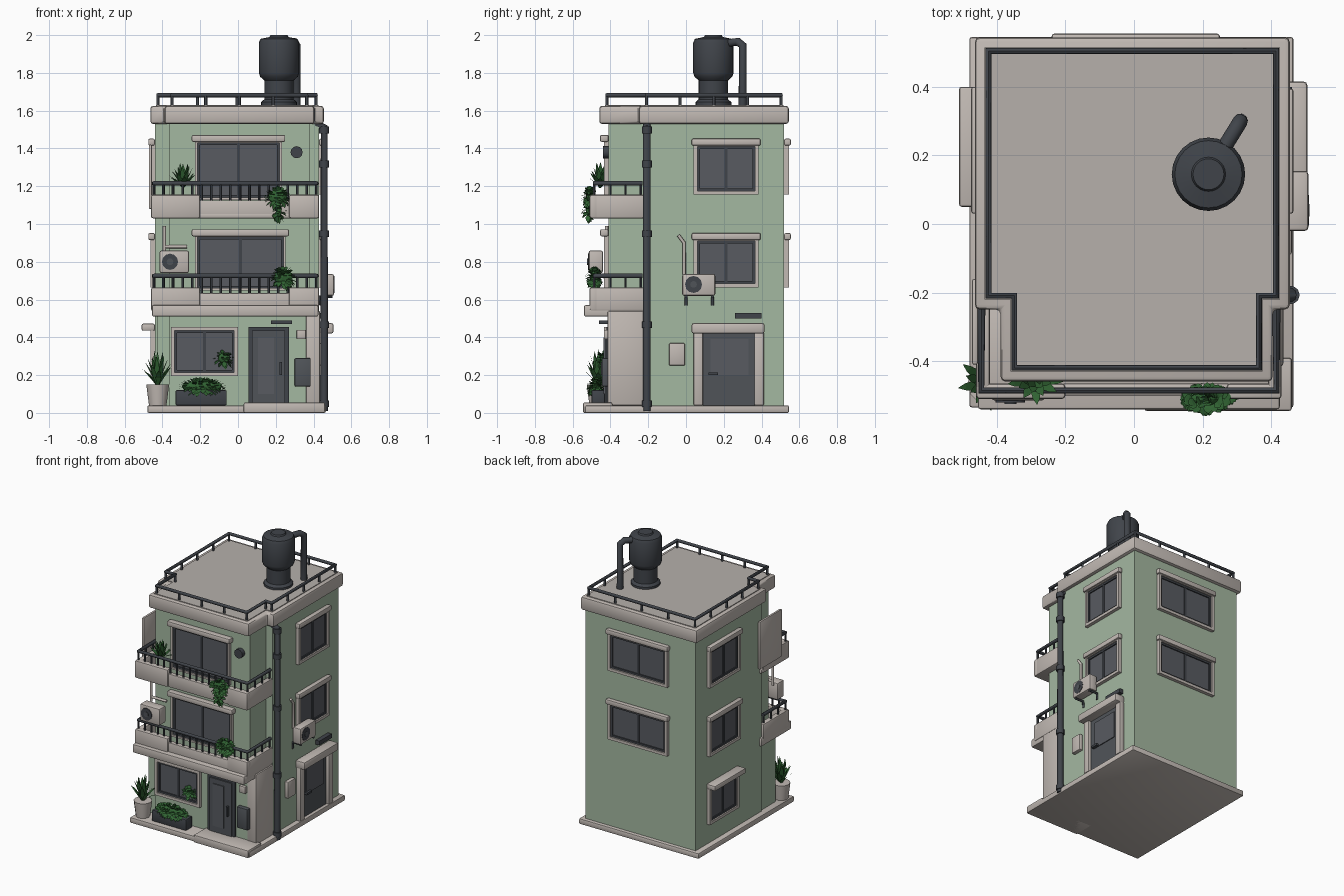
import bpy, bmesh, math, random
from mathutils import Vector

if "Cube" in bpy.data.objects:
    bpy.data.objects.remove(bpy.data.objects["Cube"])
random.seed(4)

def mat(name, r, g, b):
    m = bpy.data.materials.new(name)
    m.diffuse_color = [((c / 255 + 0.055) / 1.055) ** 2.4 for c in (r, g, b)] + [1]
    m.use_nodes = True
    m.node_tree.nodes["Principled BSDF"].inputs["Base Color"].default_value = m.diffuse_color
    return m
CREAM = mat("cream_plaster", 194, 186, 180)
GREEN = mat("sage_wall", 164, 184, 161)
ROOF = mat("roof_grey", 182, 176, 171)
GLASS = mat("window_glass", 88, 91, 97)
DARK = mat("dark_metal", 64, 68, 74)
DOOR = mat("door_grey", 80, 84, 89)
LEAF = mat("leaf_green", 48, 98, 50)

def finish(name, bm, m, smooth=False):
    me = bpy.data.meshes.new(name)
    bm.to_mesh(me); bm.free()
    me.materials.append(m)
    ob = bpy.data.objects.new(name, me)
    bpy.context.collection.objects.link(ob)
    if smooth:
        me.shade_smooth()
        me.set_sharp_from_angle(angle=math.radians(40))
    return ob

def prism(name, pts, z0, z1, m, bevel=0):
    bm = bmesh.new()
    f = bm.faces.new([bm.verts.new((x, y, z0)) for x, y in pts])
    r = bmesh.ops.extrude_face_region(bm, geom=[f])
    bmesh.ops.translate(bm, vec=(0, 0, z1 - z0), verts=[v for v in r["geom"] if isinstance(v, bmesh.types.BMVert)])
    bmesh.ops.recalc_face_normals(bm, faces=bm.faces)
    if bevel:
        bmesh.ops.bevel(bm, geom=bm.edges[:], offset=bevel, segments=2, profile=0.5, affect='EDGES')
    return finish(name, bm, m, bevel > 0)

def box(name, x0, x1, y0, y1, z0, z1, m, bevel=0):
    return prism(name, [(x0, y0), (x1, y0), (x1, y1), (x0, y1)], z0, z1, m, bevel)

WALL = {'F': lambda u, d: (u, -0.41 - d), 'B': lambda u, d: (u, 0.52 + d),
        'R': lambda u, d: (0.43 + d, u), 'L': lambda u, d: (-0.44 - d, u)}
def wbox(name, side, u0, u1, d0, d1, z0, z1, m, bevel=0):
    # box placed on a wall: u along the wall, d outward
    a, b = WALL[side](u0, d0), WALL[side](u1, d1)
    xs, ys = sorted((a[0], b[0])), sorted((a[1], b[1]))
    return box(name, *xs, *ys, z0, z1, m, bevel)

def tube(name, paths, r, m, closed=False, res=2):
    cu = bpy.data.curves.new(name, 'CURVE')
    cu.dimensions = '3D'; cu.bevel_depth = r; cu.bevel_resolution = res; cu.use_fill_caps = True
    for p in paths:
        s = cu.splines.new('POLY')
        s.points.add(len(p) - 1)
        for q, c in zip(s.points, p):
            q.co = (*c, 1)
        s.use_cyclic_u = closed
    tmp = bpy.data.objects.new(name + "_curve", cu)
    bpy.context.collection.objects.link(tmp)
    me = bpy.data.meshes.new_from_object(tmp.evaluated_get(bpy.context.evaluated_depsgraph_get()))
    bpy.data.objects.remove(tmp)
    me.materials.clear(); me.materials.append(m)
    me.shade_smooth(); me.set_sharp_from_angle(angle=math.radians(50))
    ob = bpy.data.objects.new(name, me)
    bpy.context.collection.objects.link(ob)

def lathe(name, prof, cx, cy, m, n=24):
    bm = bmesh.new()
    rings = [[bm.verts.new((cx + r * math.cos(2 * math.pi * i / n), cy + r * math.sin(2 * math.pi * i / n), z))
              for i in range(n)] for r, z in prof]
    for a, b in zip(rings, rings[1:]):
        for i in range(n):
            bm.faces.new((a[i], a[(i + 1) % n], b[(i + 1) % n], b[i]))
    bm.faces.new(rings[0][::-1]); bm.faces.new(rings[-1])
    finish(name, bm, m, True)

def outline(o, front=-0.41):
    # T-shaped plan of the building, grown by o
    return [(-0.365 - o, front - o), (0.38 + o, front - o), (0.38 + o, -0.225 - o), (0.43 + o, -0.225 - o),
            (0.43 + o, 0.52 + o), (-0.44 - o, 0.52 + o), (-0.44 - o, -0.225 - o), (-0.365 - o, -0.225 - o)]

# Building shell, base and roof
prism("walls", outline(0), 0.03, 1.56, GREEN)
box("base_slab", -0.48, 0.465, -0.535, 0.545, 0, 0.04, CREAM, 0.008)
box("entrance_step", 0.03, 0.46, -0.545, -0.39, 0, 0.055, CREAM, 0.008)
prism("roof_parapet", outline(0.024, -0.435), 1.53, 1.625, CREAM, 0.014)
prism("roof_floor", outline(-0.005, -0.435), 1.615, 1.63, ROOF)
box("ground_pillar_right", 0.36, 0.435, -0.415, -0.22, 0.04, 0.54, CREAM, 0.008)
box("ground_pillar_left", -0.43, -0.36, -0.395, -0.22, 0.04, 0.54, GREEN)

# Roof railing
rail = outline(-0.016, -0.435)
tube("roof_rail", [[(x, y, 1.682) for x, y in rail]], 0.012, DARK, True)
posts = []
for (ax, ay), (bx, by) in zip(rail, rail[1:] + rail[:1]):
    n = max(1, round(math.hypot(bx - ax, by - ay) / 0.19))
    for i in range(n):
        x, y = ax + (bx - ax) * i / n, ay + (by - ay) * i / n
        posts.append([(x, y, 1.62), (x, y, 1.682)])
tube("roof_rail_posts", posts, 0.008, DARK)

# Windows with frames, sills and hoods
def window(side, u0, u1, z0, z1, hood=0.04, cream=0.02):
    n = "window_" + side + "_"
    wbox(n + "glass", side, u0, u1, -0.003, 0.006, z0, z1, GLASS)
    for nm, w, d, m in (("frame", 0.013, 0.014, DARK), ("surround", -cream, 0.024, CREAM)):
        a, b = sorted((0, w))
        wbox(n + nm, side, u0 + a, u0 + b, 0, d, z0, z1, m)
        wbox(n + nm, side, u1 - b, u1 - a, 0, d, z0, z1, m)
        wbox(n + nm, side, u0 + min(w, 0), u1 - min(w, 0), 0, d, z0 + a, z0 + b, m)
        wbox(n + nm, side, u0 + min(w, 0), u1 - min(w, 0), 0, d, z1 - b, z1 - a, m)
    c = (u0 + u1) / 2
    wbox(n + "mullion", side, c - 0.008, c + 0.008, 0, 0.012, z0, z1, DARK)
    if hood:
        wbox(n + "hood", side, u0 - 0.03, u1 + 0.03, 0, hood, z1 + 0.005, z1 + 0.042, CREAM, 0.008)
window('F', -0.335, -0.02, 0.215, 0.435, 0)
window('F', -0.215, 0.24, 0.66, 0.93, 0.045, 0.012)
window('F', -0.215, 0.22, 1.14, 1.43, 0.045, 0.012)
for z0, z1 in ((0.685, 0.91), (1.175, 1.41)):
    window('R', 0.06, 0.365, z0, z1, 0.035)
    window('B', -0.21, 0.22, z0, z1, 0.035)
    window('L', 0.06, 0.37, z0, z1, 0.035)
window('L', 0.08, 0.37, 0.2, 0.43, 0.07)

# Front door
wbox("front_door_frame", 'F', 0.055, 0.27, 0, 0.012, 0.05, 0.455, DARK)
wbox("front_door", 'F', 0.075, 0.25, 0, 0.02, 0.055, 0.435, DOOR)
wbox("front_door_panel", 'F', 0.105, 0.19, 0, 0.027, 0.1, 0.4, GLASS)
wbox("front_door_handle", 'F', 0.22, 0.232, 0, 0.04, 0.2, 0.27, DARK)
wbox("front_door_vent", 'F', 0.175, 0.285, 0, 0.05, 0.47, 0.49, DARK)
# Side door
wbox("side_door", 'R', 0.09, 0.365, 0, 0.012, 0.04, 0.42, DOOR)
for u in (0.04, 0.362):
    wbox("side_door_jamb", 'R', u, u + 0.05, 0, 0.035, 0.04, 0.43, CREAM, 0.006)
wbox("side_door_canopy", 'R', 0.03, 0.415, 0, 0.075, 0.42, 0.475, CREAM, 0.01)
wbox("side_door_glass", 'R', 0.13, 0.33, 0, 0.018, 0.2, 0.39, GLASS)
wbox("side_door_handle", 'R', 0.12, 0.17, 0, 0.035, 0.2, 0.215, DARK)
wbox("side_vent", 'R', 0.26, 0.4, 0, 0.03, 0.5, 0.53, DARK)
wbox("side_meter", 'R', -0.09, -0.005, 0, 0.03, 0.25, 0.37, CREAM, 0.008)
# Front wall fittings
wbox("mail_box", 'F', 0.3, 0.385, 0, 0.035, 0.14, 0.29, DOOR, 0.005)
wbox("intercom", 'F', 0.31, 0.36, 0, 0.025, 0.39, 0.44, CREAM, 0.005)
tube("wall_lamp", [[(0.31, -0.39, 1.38), (0.31, -0.44, 1.38)]], 0.032, DARK, res=4)
box("side_screen", -0.472, -0.455, -0.41, -0.16, 1.08, 1.42, CREAM, 0.006)

# Balconies
def balcony(z, lip):
    h = z + 0.125
    box("balcony_floor", -0.455, 0.425, -lip, -0.2, z - 0.03 if lip > 0.52 else z, z + 0.03, CREAM, 0.008)
    box("balcony_front_left", -0.46, -0.2, -0.51, -0.465, z, h, CREAM, 0.01)
    box("balcony_front_right", 0.27, 0.43, -0.51, -0.465, z, h, CREAM, 0.01)
    box("balcony_front_middle", -0.21, 0.28, -0.5, -0.465, z, h - 0.03, CREAM, 0.006)
    for x in (-0.46, 0.39):
        box("balcony_side", x, x + 0.04, -0.5, -0.22, z, h, CREAM, 0.01)
    t = z + 0.185
    tube("balcony_rail", [[(-0.445, -0.23, t), (-0.445, -0.485, t), (0.415, -0.485, t), (0.415, -0.23, t)]], 0.012, DARK)
    bars = [[(x, -0.485, h - 0.04), (x, -0.485, t)] for x in [-0.445 + 0.0506 * i for i in range(18)]]
    bars += [[(x, y, h - 0.02), (x, y, t)] for x in (-0.445, 0.415) for y in (-0.4, -0.32, -0.24)]
    tube("balcony_bars", bars, 0.007, DARK, res=1)
balcony(0.54, 0.54)
balcony(1.03, 0.5)

# Air conditioners
box("front_ac", -0.415, -0.26, -0.515, -0.44, 0.74, 0.86, CREAM, 0.01)
tube("front_ac_fan", [[(-0.36, -0.5, 0.8), (-0.36, -0.52, 0.8)]], 0.043, DARK, res=4)
tube("front_ac_hub", [[(-0.36, -0.5, 0.8), (-0.36, -0.524, 0.8)]], 0.018, DOOR, res=3)
tube("front_ac_hose", [[(-0.39, -0.42, 0.85), (-0.39, -0.42, 0.99)], [(-0.39, -0.42, 0.88), (-0.27, -0.42, 0.88)]], 0.009, CREAM)
box("side_ac", 0.445, 0.508, -0.02, 0.155, 0.62, 0.735, CREAM, 0.01)
tube("side_ac_fan", [[(0.49, 0.04, 0.68), (0.51, 0.04, 0.68)]], 0.045, DARK, res=4)
tube("side_ac_hub", [[(0.49, 0.04, 0.68), (0.512, 0.04, 0.68)]], 0.018, DOOR, res=3)
tube("side_ac_brackets", [[(0.43, y, 0.57), (0.435, y, 0.615), (0.5, y, 0.615)] for y in (0.0, 0.14)], 0.008, DARK)
tube("side_ac_hose", [[(0.445, -0.04, 0.94), (0.445, -0.01, 0.9), (0.445, -0.01, 0.72)]], 0.009, CREAM)

# Drain pipe with collars
tube("drain_pipe", [[(0.456, -0.207, 0.01), (0.456, -0.207, 1.51), (0.41, -0.207, 1.53)]], 0.021, DARK, res=3)
tube("drain_collars", [[(0.456, -0.207, z), (0.456, -0.207, z + 0.035)] for z in (0.03, 0.45, 0.93, 1.3, 1.48)], 0.027, DARK, res=3)

# Roof water tank
lathe("water_tank", [(0.095, 1.62), (0.095, 1.645), (0.078, 1.66), (0.078, 1.76), (0.1, 1.78), (0.107, 1.8),
                     (0.107, 1.96), (0.098, 1.98), (0.05, 1.99), (0.045, 2.0)], 0.217, 0.145, DARK)
tube("tank_pipe", [[(0.23, 0.17, 1.95), (0.295, 0.275, 1.965), (0.31, 0.3, 1.945), (0.31, 0.3, 1.63)]], 0.022, DARK, res=3)

# Plants
def leaf(bm, p, d, length, w, droop):
    side = d.cross(Vector((0, 0, 1)))
    side = side.normalized() if side.length > 0.01 else Vector((1, 0, 0))
    rows = []
    for t, k in ((0, 0.3), (0.4, 1), (0.75, 0.7), (1, 0.05)):
        c = p + d * length * t - Vector((0, 0, droop * t * t))
        rows.append([bm.verts.new(c + side * w * k), bm.verts.new(c - side * w * k)])
    for a, b in zip(rows, rows[1:]):
        bm.faces.new((a[1], a[0], b[0], b[1]))

def palm(name, x, y, z, r, h):
    bm = bmesh.new()
    for i in range(22):
        a = i * 2.4
        e = 0.3 + 0.7 * (i / 22)
        d = Vector((math.cos(a) * (1.2 - e) * r * 1.2, math.sin(a) * (1.2 - e) * r, h * (0.45 + 0.55 * e)))
        leaf(bm, Vector((x, y, z)), d.normalized(), d.length, 0.015, 0.35 * h * (1 - e))
    finish(name, bm, LEAF)

def bush(name, c, rx, ry, rz, n):
    bm = bmesh.new()
    bmesh.ops.create_icosphere(bm, subdivisions=2, radius=0.8)
    for v in bm.verts:
        v.co = Vector(c) + Vector((v.co.x * rx, v.co.y * ry, v.co.z * rz))
    for _ in range(n):
        d = Vector([random.gauss(0, 1) for _ in range(3)]).normalized()
        p = Vector(c) + Vector((d.x * rx, d.y * ry, d.z * rz)) * 0.7
        leaf(bm, p, (d + Vector((0, 0, 0.2))).normalized(), 0.032, 0.014, 0.01)
    finish(name, bm, LEAF)

lathe("plant_pot", [(0.045, 0.03), (0.058, 0.13), (0.06, 0.15), (0.045, 0.15)], -0.425, -0.465, CREAM, 12)
palm("ground_palm", -0.425, -0.465, 0.14, 0.095, 0.2)
box("planter", -0.33, -0.06, -0.5, -0.43, 0.04, 0.12, DARK, 0.006)
bush("planter_bush", (-0.19, -0.475, 0.14), 0.14, 0.035, 0.04, 160)
palm("balcony_palm", -0.29, -0.455, 1.19, 0.085, 0.14)
bush("hanging_bush", (0.21, -0.51, 1.145), 0.065, 0.025, 0.05, 110)
bush("trailing_vine", (0.215, -0.52, 1.07), 0.02, 0.012, 0.04, 30)
bush("balcony_bush", (0.24, -0.485, 0.72), 0.065, 0.03, 0.05, 110)
bush("window_plant", (-0.075, -0.44, 0.29), 0.04, 0.02, 0.035, 40)
